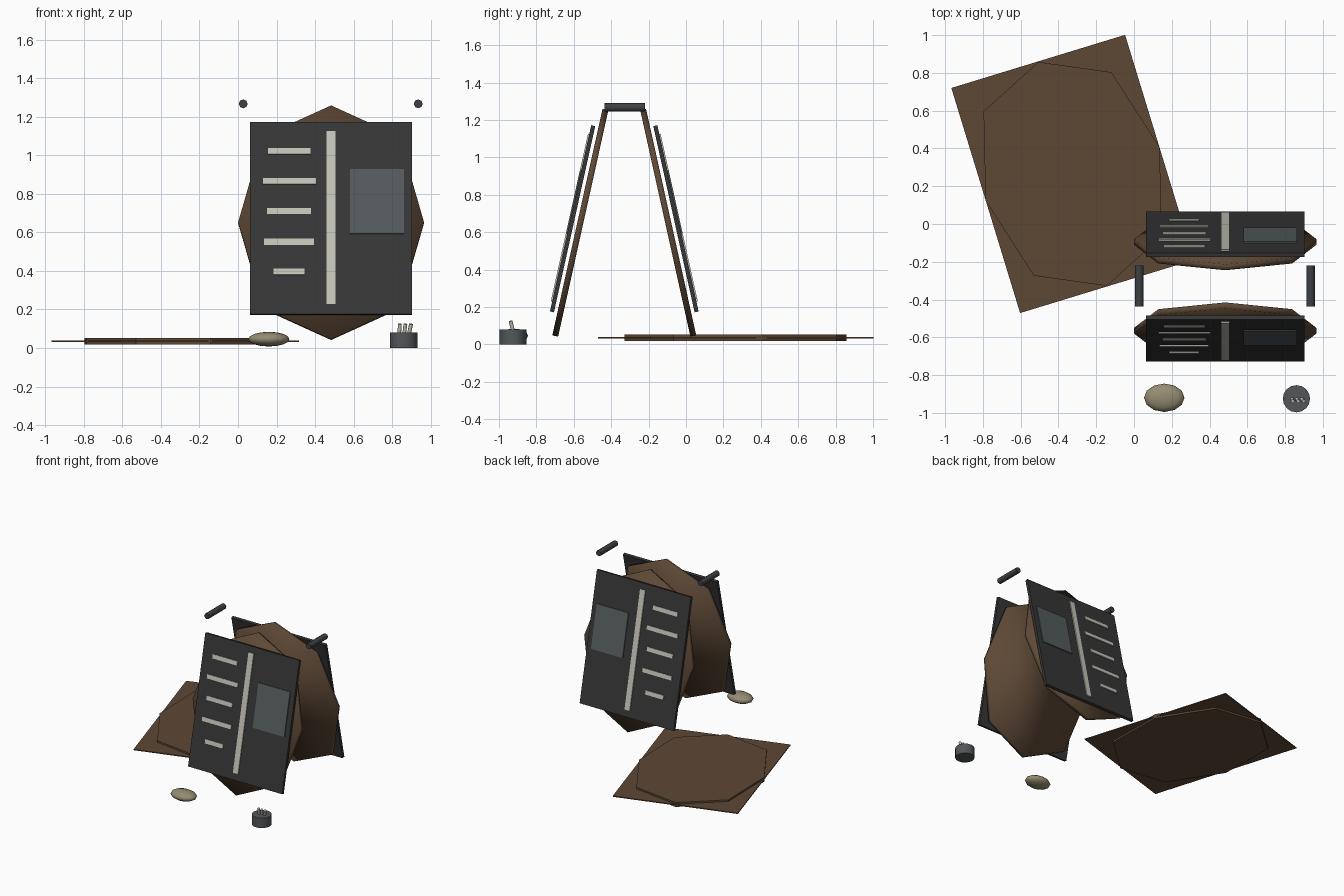
import bpy, bmesh
from math import radians, cos
from mathutils import Matrix, Vector

cube = bpy.data.objects.get("Cube")
if cube:
    bpy.data.objects.remove(cube, do_unlink=True)


def material(name, rgb):
    m = bpy.data.materials.new(name)
    m.use_nodes = True
    m.diffuse_color = (*rgb, 1)
    bsdf = next(n for n in m.node_tree.nodes if n.type == 'BSDF_PRINCIPLED')
    bsdf.inputs["Base Color"].default_value = (*rgb, 1)
    bsdf.inputs["Roughness"].default_value = 0.8
    return m


WOOD = material("brown wood", (0.11, 0.065, 0.036))
SLATE = material("dark slate", (0.037, 0.037, 0.037))
CHALK = material("chalk white", (0.56, 0.55, 0.48))
GREY = material("blue grey", (0.09, 0.105, 0.11))
METAL = material("dark metal", (0.047, 0.052, 0.056))
TIN = material("grey tin", (0.085, 0.095, 0.1))
STONE = material("tan stone", (0.3, 0.26, 0.17))


def finish(name, bm, mat, matrix, smooth=None):
    bmesh.ops.recalc_face_normals(bm, faces=bm.faces)
    me = bpy.data.meshes.new(name)
    bm.to_mesh(me)
    bm.free()
    me.materials.append(mat)
    ob = bpy.data.objects.new(name, me)
    bpy.context.collection.objects.link(ob)
    ob.matrix_world = matrix
    if smooth:
        bpy.ops.object.select_all(action='DESELECT')
        ob.select_set(True)
        bpy.context.view_layer.objects.active = ob
        bpy.ops.object.shade_smooth_by_angle(angle=radians(smooth))
    return ob


def box(name, mat, centre, size, frame=Matrix()):
    bm = bmesh.new()
    bmesh.ops.create_cube(bm, size=1)
    bmesh.ops.scale(bm, vec=size, verts=bm.verts)
    return finish(name, bm, mat, frame @ Matrix.Translation(centre))


def rod(name, mat, start, end, radius, sides):
    a, b = Vector(start), Vector(end)
    bm = bmesh.new()
    bmesh.ops.create_cone(bm, cap_ends=True, segments=sides, radius1=radius,
                          radius2=radius, depth=(b - a).length)
    turn = (b - a).to_track_quat('Z', 'Y').to_matrix().to_4x4()
    return finish(name, bm, mat, Matrix.Translation((a + b) / 2) @ turn, 50)


def octagon(name, thickness, matrix, smooth=None):
    # Stretched eight-sided slab lying in its local XY plane
    corners = [(0, .62), (.354, .455), (.482, 0), (.354, -.455),
               (0, -.62), (-.354, -.455), (-.482, 0), (-.354, .455)]
    bm = bmesh.new()
    face = bm.faces.new([bm.verts.new((x, y, -thickness / 2)) for x, y in corners])
    new = bmesh.ops.extrude_face_region(bm, geom=[face])["geom"]
    bmesh.ops.translate(bm, vec=(0, 0, thickness),
                        verts=[v for v in new if isinstance(v, bmesh.types.BMVert)])
    return finish(name, bm, WOOD, matrix, smooth)


# Two leaning panels, each with a slate and its chalk marks
LEAN = radians(12.5)
MID_X, MID_Z = 0.483, 0.65
MARKS = [(.155, .375, 1.02), (.13, .405, .865), (.15, .38, .71),
         (.135, .395, .55), (.185, .345, .395)]

for label, side in (("front", -1), ("back", 1)):
    frame = (Matrix.Translation((MID_X, -0.33 + side * 0.235, MID_Z))
             @ Matrix.Rotation(side * LEAN, 4, 'X'))
    octagon(label + "_wood_panel", 0.032,
            frame @ Matrix.Rotation(radians(90), 4, 'X'), 100)
    box(label + "_slate", SLATE, (0, side * 0.045, 0.012), (0.84, 0.022, 1.02), frame)

    def plate(name, mat, x0, x1, z0, z1):
        h = (z1 - z0) / cos(LEAN)
        z = ((z0 + z1) / 2 - MID_Z - 0.012) / cos(LEAN)
        box(f"{label}_{name}", mat, ((x0 + x1) / 2 - MID_X, side * 0.059, z),
            (x1 - x0, 0.008, h), frame)

    plate("divider_stripe", CHALK, .46, .506, .228, 1.125)
    plate("picture_patch", GREY, .58, .862, .592, .928)
    for i, (x0, x1, z) in enumerate(MARKS):
        plate(f"chalk_line_{i + 1}", CHALK, x0, x1, z - .016, z + .016)

# Hinge pins joining the tops
for label, x in (("right", 0.027), ("left", 0.935)):
    rod(label + "_hinge", METAL, (x, -0.437, 1.267), (x, -0.22, 1.267), 0.023, 8)

# Ground mat with the loose octagonal panel set through it
ground = Matrix.Translation((-0.325, 0.265, 0.035)) @ Matrix.Rotation(radians(17), 4, 'Z')
box("ground_mat", WOOD, (0, 0, 0), (0.962, 1.246, 0.008), ground)
octagon("ground_panel", 0.036, ground)

# Pebble
bm = bmesh.new()
bmesh.ops.create_uvsphere(bm, u_segments=12, v_segments=8, radius=1)
bmesh.ops.scale(bm, vec=(0.107, 0.075, 0.038), verts=bm.verts)
finish("pebble", bm, STONE, Matrix.Translation((0.16, -0.92, 0.046)), 60)

# Tin holding chalk sticks
rod("chalk_tin", TIN, (0.86, -0.925, 0), (0.86, -0.925, 0.08), 0.072, 16)
for i in range(3):
    x = 0.835 + i * 0.024
    rod(f"chalk_stick_{i + 1}", CHALK, (x, -0.92, 0.05),
        (x + 0.005 + i * 0.005, -0.938, 0.125), 0.01, 8)
